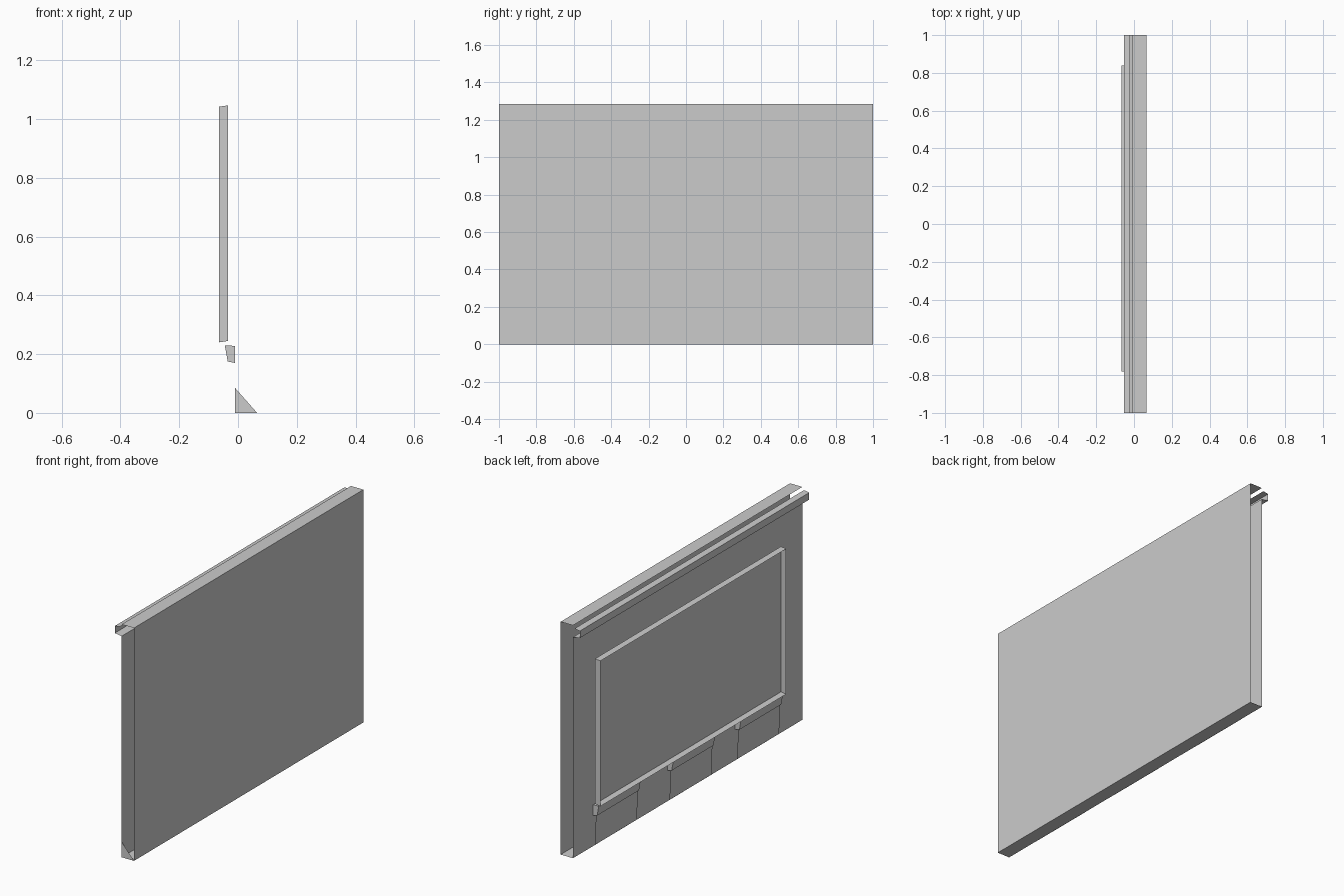
import bpy, bmesh

if "Cube" in bpy.data.objects:
    bpy.data.objects.remove(bpy.data.objects["Cube"])


def make(name, bm):
    bmesh.ops.remove_doubles(bm, verts=bm.verts, dist=1e-5)
    bmesh.ops.recalc_face_normals(bm, faces=bm.faces)
    me = bpy.data.meshes.new(name)
    bm.to_mesh(me)
    bm.free()
    ob = bpy.data.objects.new(name, me)
    bpy.context.collection.objects.link(ob)
    return ob


def sweep(bm, profile, y0, y1):
    """Extrude an open (x, z) profile along y as a thin sheet."""
    a = [bm.verts.new((x, y0, z)) for x, z in profile]
    b = [bm.verts.new((x, y1, z)) for x, z in profile]
    for i in range(len(profile) - 1):
        bm.faces.new((a[i], a[i + 1], b[i + 1], b[i]))


def cap(bm, profile, y):
    bm.faces.new([bm.verts.new((x, y, z)) for x, z in profile])


# Hollow wall shell, open at both ends and along the upper back slot
bm = bmesh.new()
sweep(bm, [(-0.01, 1.22), (-0.01, 0), (0.065, 0), (0.065, 1.285), (-0.01, 1.285)], -1, 1)
make("wall_shell", bm)

# Small corner gusset at the front end
bm = bmesh.new()
cap(bm, [(-0.01, 0.085), (-0.01, 0), (0.065, 0)], -1)
make("corner_gusset", bm)

# Channel rail along the top of the back
bm = bmesh.new()
sweep(bm, [(-0.02, 1.27), (-0.052, 1.265), (-0.052, 1.226), (-0.01, 1.22)], -1, 1)
make("top_channel", bm)

# Shallow tray on the back: floor with a raised rim, open outward
bm = bmesh.new()
inner = [(-0.034, y, z) for y, z in ((-0.78, 0.245), (0.84, 0.245), (0.84, 1.047), (-0.78, 1.047))]
outer = [(-0.065, y, z) for y, z in ((-0.78, 0.24), (0.84, 0.24), (0.84, 1.042), (-0.78, 1.042))]
vi = [bm.verts.new(c) for c in inner]
vo = [bm.verts.new(c) for c in outer]
bm.faces.new(vi)
for i in range(4):
    j = (i + 1) % 4
    bm.faces.new((vi[i], vi[j], vo[j], vo[i]))
make("back_tray", bm)

# Three hanging flaps with a hooked lip at the top
lip = [(-0.035, 0.175), (-0.045, 0.23), (-0.01, 0.228), (-0.01, 0.17)]
for n, y0 in enumerate((-0.78, -0.19, 0.46)):
    y1 = y0 + 0.365
    bm = bmesh.new()
    sweep(bm, [(-0.022, 0.01), (-0.028, 0.174)], y0, y1)
    sweep(bm, lip[:3], y0, y1)
    cap(bm, lip, y0)
    cap(bm, lip, y1)
    make(f"bottom_flap_{n + 1}", bm)
